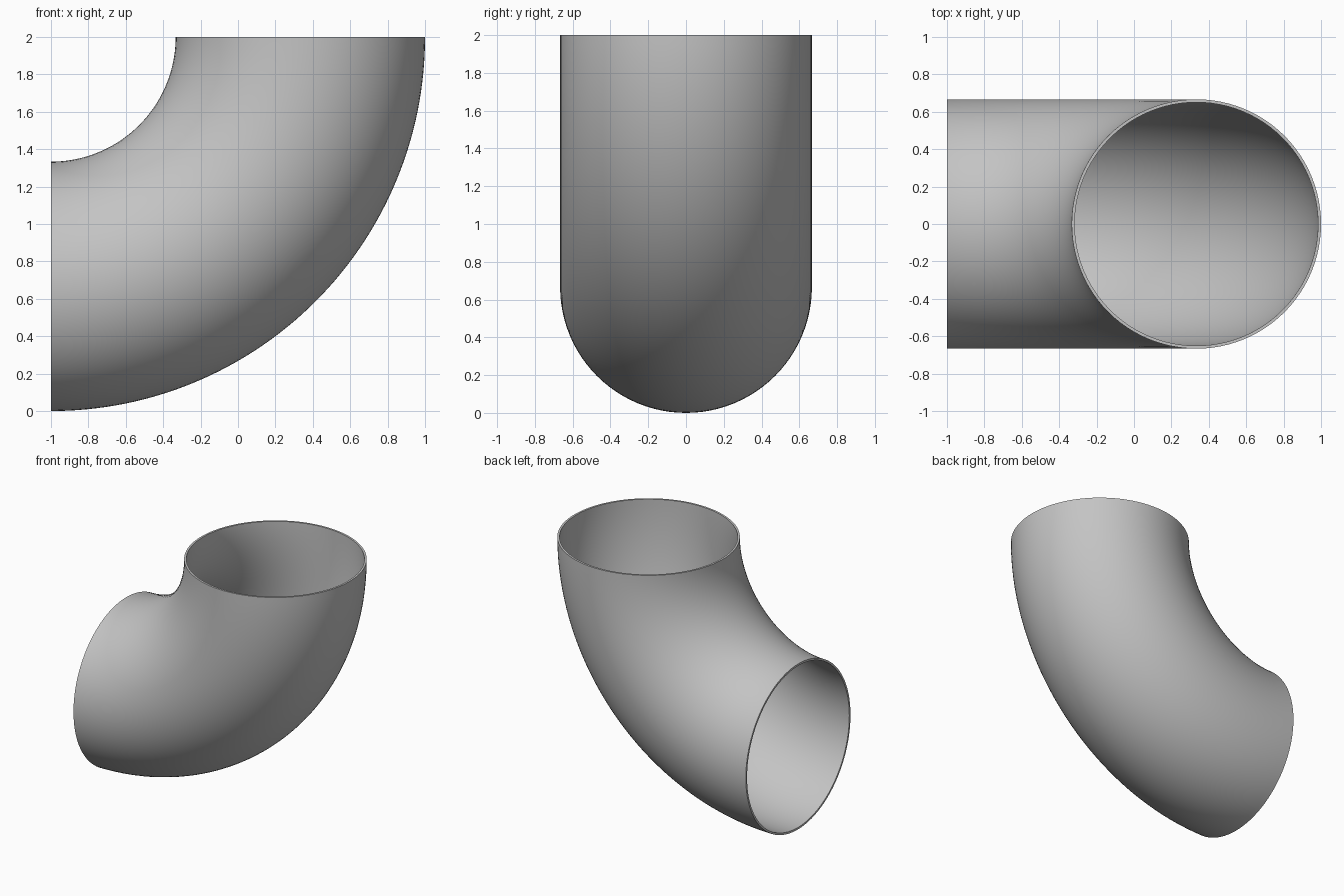
import bpy, bmesh
from math import pi, sin, cos, radians

cube = bpy.data.objects.get("Cube")
if cube:
    bpy.data.objects.remove(cube, do_unlink=True)

BEND = 4 / 3      # radius of the bend's centre line
OUTER = 2 / 3     # outside radius of the pipe
WALL = 0.016
STEPS, SIDES = 64, 96

grey = bpy.data.materials.new("grey_metal")
grey.use_nodes = True
colour = (0.55, 0.55, 0.55, 1)
grey.diffuse_color = colour
grey.node_tree.nodes["Principled BSDF"].inputs["Base Color"].default_value = colour


def ring(bm, turn, radius):
    """One pipe section, turned about the bend axis at x = -1, z = 2."""
    verts = []
    for i in range(SIDES):
        a = 2 * pi * i / SIDES
        reach = BEND + radius * cos(a)
        verts.append(bm.verts.new((-1 + reach * sin(turn), radius * sin(a), 2 - reach * cos(turn))))
    return verts


def bridge(bm, a, b):
    for i in range(SIDES):
        j = (i + 1) % SIDES
        bm.faces.new((a[i], a[j], b[j], b[i]))


# Quarter-turn elbow: outer skin, inner skin and the two end rims
bm = bmesh.new()
turns = [pi / 2 * s / STEPS for s in range(STEPS + 1)]
outer = [ring(bm, t, OUTER) for t in turns]
inner = [ring(bm, t, OUTER - WALL) for t in turns]
loop = outer + inner[::-1]
for a, b in zip(loop, loop[1:] + loop[:1]):
    bridge(bm, a, b)
bmesh.ops.recalc_face_normals(bm, faces=bm.faces)

mesh = bpy.data.meshes.new("pipe_elbow")
bm.to_mesh(mesh)
bm.free()
mesh.materials.append(grey)
elbow = bpy.data.objects.new("pipe_elbow", mesh)
bpy.context.collection.objects.link(elbow)

# Smooth walls with crisp rims
bpy.ops.object.select_all(action="DESELECT")
elbow.select_set(True)
bpy.context.view_layer.objects.active = elbow
bpy.ops.object.shade_smooth_by_angle(angle=radians(40))
